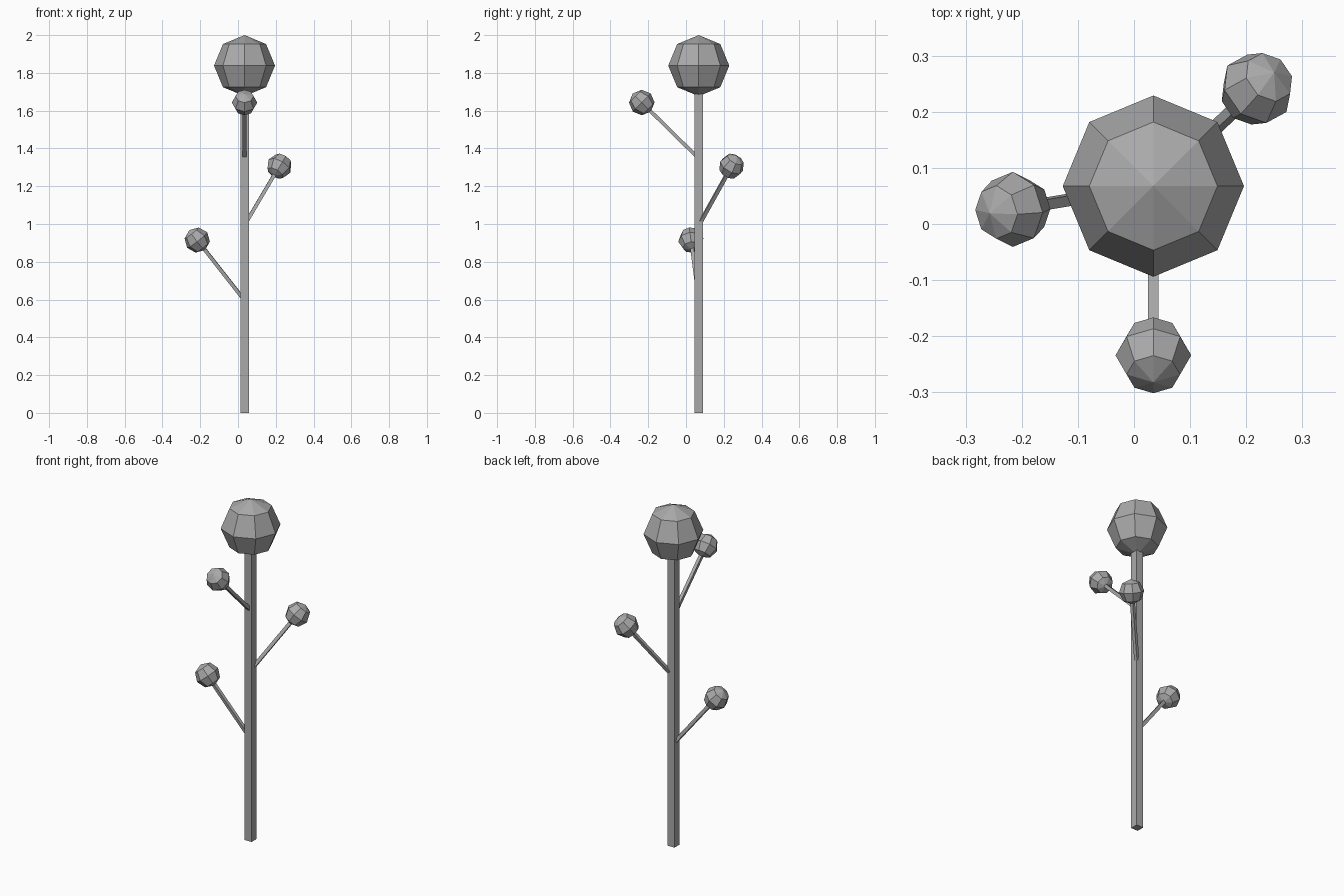
import bpy
import bmesh
from math import radians, sin, cos
from mathutils import Matrix, Vector

if "Cube" in bpy.data.objects:
    bpy.data.objects.remove(bpy.data.objects["Cube"], do_unlink=True)

grey = bpy.data.materials.new("plain grey")
grey.use_nodes = True
tone = (0.4, 0.4, 0.4, 1)
grey.diffuse_color = tone
grey.node_tree.nodes["Principled BSDF"].inputs["Base Color"].default_value = tone


def add_object(name, bm, matrix):
    """Turn a bmesh into a flat-shaded grey object."""
    mesh = bpy.data.meshes.new(name)
    bm.to_mesh(mesh)
    bm.free()
    mesh.materials.append(grey)
    obj = bpy.data.objects.new(name, mesh)
    obj.matrix_world = matrix
    bpy.context.collection.objects.link(obj)
    return obj


def add_ball(name, radius, matrix):
    bm = bmesh.new()
    bmesh.ops.create_uvsphere(bm, u_segments=8, v_segments=4, radius=radius)
    add_object(name, bm, matrix)


def add_post(name, width, length, matrix):
    """Square bar rising along local z from its own origin."""
    bm = bmesh.new()
    bmesh.ops.create_cube(bm, size=1)
    bmesh.ops.translate(bm, verts=bm.verts, vec=(0, 0, 0.5))
    bmesh.ops.scale(bm, verts=bm.verts, vec=(width, width, length))
    add_object(name, bm, matrix)


# Trunk and crown
base = Vector((0.0345, 0.0675, 0))
add_post("trunk", 0.045, 1.75, Matrix.Translation(base))
add_ball("crown", 0.1615, Matrix.Translation(base + Vector((0, 0, 1.8385))))

# Side branches: ball centre, tilt from vertical, azimuth, roll about own axis
branches = {
    "front": ((0.0345, -0.234, 1.643), 45.5, -90, 0),
    "left": ((0.219, 0.241, 1.306), 39, 43.3, -34),
    "right": ((-0.216, 0.026, 0.915), 38.5, 189.3, -12),
}
for side, (centre, tilt, azimuth, roll) in branches.items():
    turn = (Matrix.Rotation(radians(azimuth), 4, 'Z')
            @ Matrix.Rotation(radians(tilt), 4, 'Y')
            @ Matrix.Rotation(radians(roll), 4, 'Z'))
    tip = Vector(centre)
    reach = (tip - base).xy.length / sin(radians(tilt))
    root = Vector((base.x, base.y, tip.z - reach * cos(radians(tilt))))
    add_post(side + "_branch", 0.019, reach, Matrix.Translation(root) @ turn)
    add_ball(side + "_bud", 0.0675, Matrix.Translation(tip) @ turn)
